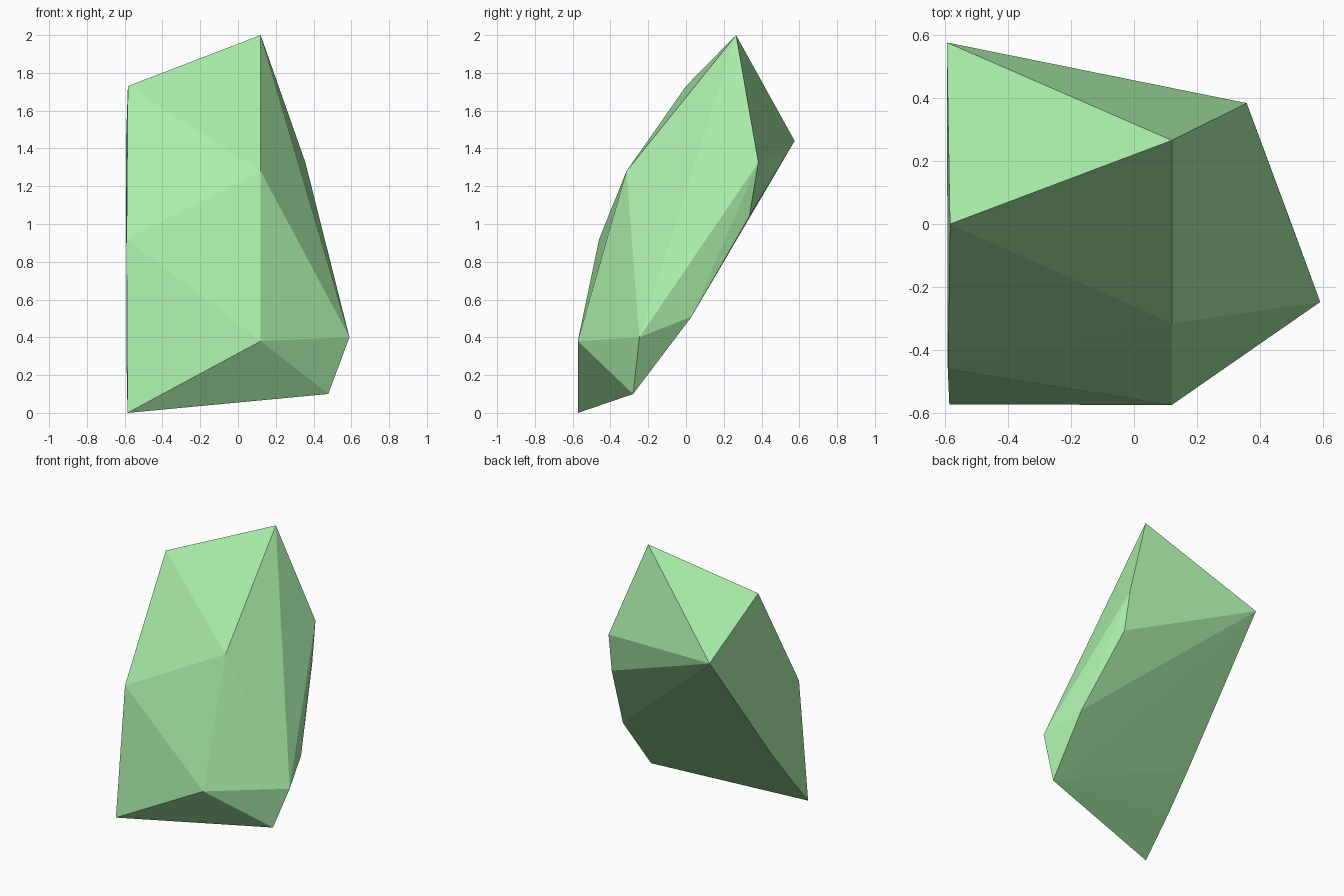
import bpy, bmesh

if "Cube" in bpy.data.objects:
    bpy.data.objects.remove(bpy.data.objects["Cube"])

# corner points of the faceted stone
left_side = [(-0.583, 0.0, 1.73), (-0.593, 0.575, 1.44), (-0.59, -0.46, 0.92),
             (-0.585, -0.572, 0.0), (-0.59, -0.13, 0.52), (-0.59, -0.34, 0.265)]
front_ridge = [(0.12, 0.265, 2.0), (0.12, -0.315, 1.28), (0.12, -0.573, 0.38)]
right_side = [(0.357, 0.383, 1.325), (0.365, 0.335, 1.04), (0.488, 0.03, 0.51),
              (0.59, -0.247, 0.40), (0.478, -0.28, 0.10)]

# wrap a convex shell around the corners
bm = bmesh.new()
for p in left_side + front_ridge + right_side:
    bm.verts.new(p)
bmesh.ops.convex_hull(bm, input=bm.verts[:])
loose = [v for v in bm.verts if not v.link_faces]
bmesh.ops.delete(bm, geom=loose, context='VERTS')
bmesh.ops.recalc_face_normals(bm, faces=bm.faces[:])
mesh = bpy.data.meshes.new("rock")
bm.to_mesh(mesh)
bm.free()

# flat pale green stone
mat = bpy.data.materials.new("pale_green")
mat.diffuse_color = (0.4, 0.85, 0.4, 1)
mat.use_nodes = True
mat.node_tree.nodes["Principled BSDF"].inputs["Base Color"].default_value = mat.diffuse_color
mesh.materials.append(mat)
rock = bpy.data.objects.new("rock", mesh)
bpy.context.collection.objects.link(rock)
